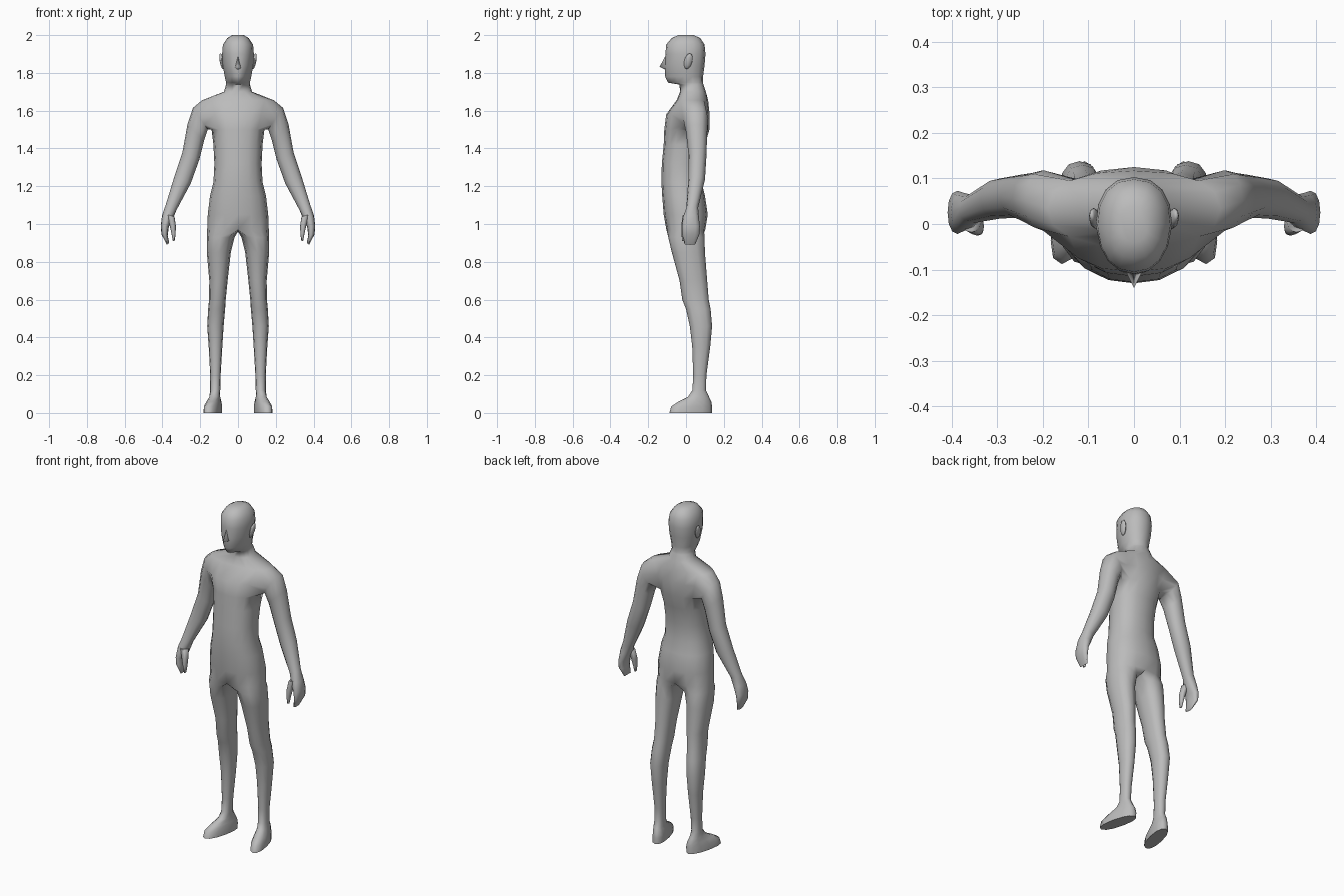
import bpy, bmesh, math
from mathutils import Vector

if "Cube" in bpy.data.objects:
    bpy.data.objects.remove(bpy.data.objects["Cube"])

skin = bpy.data.materials.new("plain grey")
skin.diffuse_color = (0.5, 0.5, 0.5, 1)
skin.use_nodes = True
skin.node_tree.nodes["Principled BSDF"].inputs["Base Color"].default_value = skin.diffuse_color


def finish(bm, name):
    bmesh.ops.recalc_face_normals(bm, faces=bm.faces)
    me = bpy.data.meshes.new(name)
    bm.to_mesh(me)
    bm.free()
    me.materials.append(skin)
    ob = bpy.data.objects.new(name, me)
    bpy.context.collection.objects.link(ob)
    bpy.context.view_layer.objects.active = ob
    ob.select_set(True)
    bpy.ops.object.shade_smooth_by_angle(angle=math.radians(75))
    ob.select_set(False)
    return ob


def sup(a, p=2.3):
    """Point on a slightly squared unit circle."""
    c, s = math.cos(a), math.sin(a)
    return (math.copysign(abs(c) ** (2 / p), c), math.copysign(abs(s) ** (2 / p), s))


def bridge(bm, a, b, skip=()):
    n = len(a)
    for i in range(n):
        if i not in skip:
            j = (i + 1) % n
            bm.faces.new((a[i], a[j], b[j], b[i]))


def limb(bm, loop, rings):
    """Continue an open loop through rings of points and cap the end."""
    for pts in rings:
        new = [bm.verts.new(p) for p in pts]
        if loop:
            bridge(bm, loop, new)
        else:
            bm.faces.new(new)
        loop = new
    bm.faces.new(loop)


def cross_ring(s, xo, zo, xi, zi, yf, yb):
    """Ring of 12 points between an outer and an inner outline point."""
    c = Vector(((xo + xi) / 2, (yf + yb) / 2, (zo + zi) / 2))
    u = Vector(((xo - xi) / 2, 0, (zo - zi) / 2))
    out = []
    for k in range(12):
        a, b = sup(math.radians(240 - 30 * k), 2.2)
        p = c + u * a + Vector((0, (yb - yf) / 2 * b, 0))
        out.append((s * p.x, p.y, p.z))
    return out


# Trunk, neck and head: height, half width, front y, back y, front taper
TRUNK = [
    (0.97, .163, -.104, .102, 0), (1.05, .16, -.118, .115, 0),
    (1.15, .148, -.126, .10, 0), (1.22, .130, -.13, .083, 0),
    (1.32, .125, -.128, .086, 0), (1.42, .13, -.118, .10, 0),
    (1.50, .14, -.115, .124, 0), (1.58, .165, -.105, .125, 0),
    (1.655, .19, -.05, .117, 0), (1.70, .075, -.032, .105, 0),
    (1.738, .063, -.034, .092, 0), (1.748, .063, -.095, .09, .5),
    (1.78, .070, -.11, .09, .4), (1.84, .081, -.112, .098, .22),
    (1.90, .084, -.109, .103, .12), (1.95, .08, -.105, .098, .08),
    (1.985, .056, -.075, .075, 0), (2.0, .03, -.04, .04, 0)]
ARM_ROWS = (6, 7)            # trunk bands opened for the shoulders
SHOULDER = 6

bm = bmesh.new()
rows = []
for z, hx, yf, yb, taper in TRUNK:
    row = []
    for i in range(16):
        a, b = sup(2 * math.pi * i / 16)
        x = hx * a * (1 - taper * max(0, -b))
        row.append(bm.verts.new((x, (yf + yb) / 2 + (yb - yf) / 2 * b, z)))
    rows.append(row)
for r in range(len(rows) - 1):
    bridge(bm, rows[r], rows[r + 1],
           (14, 15, 0, 1, 6, 7, 8, 9) if r in ARM_ROWS else ())
bm.faces.new(rows[-1])

# Arms and hands: outer x, z, inner x, z, front y, back y
ARM = [
    (.238, 1.615, .160, 1.50, -.015, .118), (.267, 1.53, .18, 1.44, .0, .112),
    (.294, 1.38, .205, 1.34, .014, .108), (.337, 1.25, .25, 1.215, .012, .10),
    (.383, 1.10, .325, 1.075, .002, .064), (.402, 1.045, .343, 1.03, -.015, .068),
    (.409, .99, .366, .985, -.022, .073), (.405, .945, .372, .94, -.02, .07),
    (.376, .89, .364, .90, -.008, .05)]
THUMB = [
    (.378, 1.05, .336, 1.04, -.018, .03), (.362, .995, .329, .99, -.025, .015),
    (.352, .95, .330, .948, -.025, .005), (.345, .91, .335, .912, -.02, -.003)]

# Legs and feet: height, inner x, outer x, front y, back y, outward shear
LEG = [
    (.93, .018, .164, -.094, .098, 0), (.85, .038, .165, -.075, .10, 0),
    (.70, .055, .152, -.034, .112, 0), (.60, .065, .153, -.02, .12, 0),
    (.55, .068, .158, 0, .13, 0), (.46, .076, .163, .02, .138, 0),
    (.35, .083, .155, .033, .128, 0), (.20, .092, .147, .038, .108, 0),
    (.12, .094, .147, .034, .105, 0), (.085, .094, .152, .01, .122, .1),
    (.06, .093, .162, -.04, .134, .2), (.035, .092, .172, -.078, .138, .22),
    (0, .093, .174, -.088, .138, .22)]


def leg_ring(s, z, x0, x1, yf, yb, shear):
    out = []
    for k in range(12):
        a, b = sup(math.radians(30 * k - 120))
        dy = (yb - yf) / 2 * b
        x = (x0 + x1) / 2 + (x1 - x0) / 2 * a - shear * dy
        out.append((s * x, (yf + yb) / 2 + dy, z))
    return out


# Crotch strip shared by both legs, running back to front
crotch = [bm.verts.new((0, y, z)) for y, z in ((.05, .965), (0, .96), (-.05, .965))]

for s in (1, -1):
    def col(i):
        return i % 16 if s == 1 else (8 - i) % 16
    low, mid, top = (rows[SHOULDER + k] for k in range(3))
    hole = [low[col(i)] for i in range(-2, 3)] + [mid[col(2)]]
    hole += [top[col(i)] for i in range(2, -3, -1)] + [mid[col(-2)]]
    limb(bm, hole, [cross_ring(s, *r) for r in ARM])
    hip = [rows[0][col(i)] for i in range(-4, 5)] + crotch
    limb(bm, hip, [leg_ring(s, *r) for r in LEG])
finish(bm, "body")

for s, side in ((1, "left"), (-1, "right")):
    # Thumb
    bm = bmesh.new()
    limb(bm, None, [cross_ring(s, *r) for r in THUMB])
    finish(bm, side + "_thumb")
    # Ear, leaning outward to the top and back
    bm = bmesh.new()
    bmesh.ops.create_uvsphere(bm, u_segments=8, v_segments=6, radius=1)
    for v in bm.verts:
        x, y, z = v.co
        v.co = (s * (.086 + .011 * x + .007 * z), .012 + .022 * y + .008 * z,
                1.862 + .042 * z)
    finish(bm, side + "_ear")

# Nose wedge
bm = bmesh.new()
bridge_top, tip, base = [bm.verts.new((0, y, z)) for y, z in
                         ((-.106, 1.895), (-.14, 1.832), (-.105, 1.815))]
wings = [bm.verts.new((x, -.104, 1.825)) for x in (-.018, .018)]
for w in wings:
    bm.faces.new((bridge_top, tip, w))
    bm.faces.new((tip, base, w))
    bm.faces.new((bridge_top, base, w))
finish(bm, "nose")
